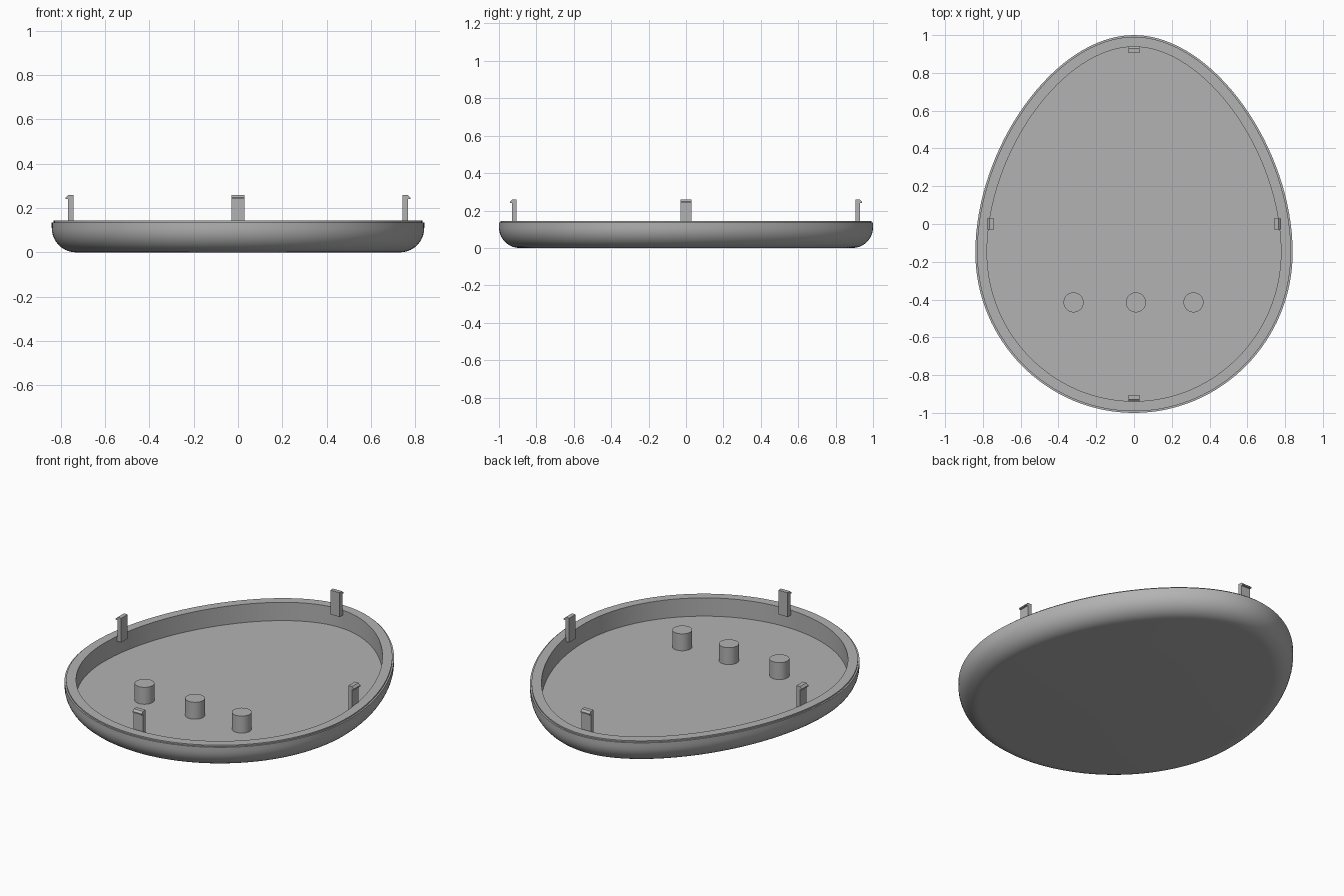
import bpy, bmesh, math
from mathutils import Vector
from mathutils.geometry import interpolate_bezier

if "Cube" in bpy.data.objects:
    bpy.data.objects.remove(bpy.data.objects["Cube"])

grey = bpy.data.materials.new("plain_grey")
grey.use_nodes = True
grey.diffuse_color = (0.45, 0.45, 0.45, 1)
grey.node_tree.nodes["Principled BSDF"].inputs["Base Color"].default_value = (0.45, 0.45, 0.45, 1)


def finish(name, bm, smooth=True):
    bmesh.ops.recalc_face_normals(bm, faces=bm.faces)
    mesh = bpy.data.meshes.new(name)
    bm.to_mesh(mesh)
    bm.free()
    mesh.materials.append(grey)
    obj = bpy.data.objects.new(name, mesh)
    bpy.context.collection.objects.link(obj)
    if smooth:
        bpy.ops.object.select_all(action="DESELECT")
        obj.select_set(True)
        bpy.context.view_layer.objects.active = obj
        bpy.ops.object.shade_smooth_by_angle(angle=math.radians(30))
    return obj


# Egg outline: two curves down one side, mirrored for the other
WIDE, WIDE_Y, STEPS = 0.84, -0.15, 33
upper = interpolate_bezier(Vector((0, 1)), Vector((0.42, 1)),
                           Vector((WIDE, 0.4)), Vector((WIDE, WIDE_Y)), STEPS)
lower = interpolate_bezier(Vector((WIDE, WIDE_Y)), Vector((WIDE, -0.62)),
                           Vector((0.46, -1)), Vector((0, -1)), STEPS)
side = [Vector(p[:2]) for p in upper + lower[1:]]
outline = side + [Vector((-p.x, p.y)) for p in side[-2:0:-1]]
count = len(outline)
inward = []
for i in range(count):
    t = (outline[(i + 1) % count] - outline[i - 1]).normalized()
    inward.append(Vector((t.y, -t.x)))

# Tray section as (inset, height): rounded base, stepped lip, inner wall
RADIUS, FLOOR, RIM, WALL = 0.11, 0.035, 0.143, 0.062
section = []
for i in range(11):
    a = math.radians(9 * i)
    section.append((RADIUS * (1 - math.sin(a)), RADIUS * (1 - math.cos(a))))
section += [(0, 0.135), (0.009, 0.135), (0.009, RIM), (WALL, RIM), (WALL, FLOOR)]

bm = bmesh.new()
rings = []
for inset, z in section:
    rings.append([bm.verts.new((*(p + n * inset), z)) for p, n in zip(outline, inward)])
for a, b in zip(rings, rings[1:]):
    for i in range(count):
        j = (i + 1) % count
        bm.faces.new((a[i], a[j], b[j], b[i]))
bm.faces.new(rings[0])
bm.faces.new(rings[-1])
finish("egg_tray", bm)

# Three round pegs standing on the floor
for name, x in (("right_peg", -0.32), ("middle_peg", 0.01), ("left_peg", 0.315)):
    bm = bmesh.new()
    bmesh.ops.create_cone(bm, cap_ends=True, segments=48, radius1=0.053,
                          radius2=0.053, depth=0.1)
    bmesh.ops.translate(bm, vec=(x, -0.415, FLOOR + 0.05), verts=bm.verts)
    finish(name, bm)

# Snap clips: hooked profile (outward, height) with a foot joined to the wall
clip = [(-0.036, 0.115), (0.006, 0.115), (0.006, 0.138), (-0.011, 0.138),
        (-0.011, 0.24), (0, 0.24), (0, 0.247), (-0.012, 0.258), (-0.036, 0.258)]
for name, direction, reach in (("left_clip", (1, 0), 0.778), ("right_clip", (-1, 0), 0.778),
                               ("back_clip", (0, 1), 0.941), ("front_clip", (0, -1), 0.941)):
    out = Vector((*direction, 0))
    across = Vector((-out.y, out.x, 0)) * 0.03
    bm = bmesh.new()
    ends = []
    for s in (-1, 1):
        ends.append([bm.verts.new(out * (reach + d) + across * s + Vector((0, 0, z)))
                     for d, z in clip])
        bm.faces.new(ends[-1])
    for i in range(len(clip)):
        j = (i + 1) % len(clip)
        bm.faces.new((ends[0][i], ends[0][j], ends[1][j], ends[1][i]))
    finish(name, bm, smooth=False)
